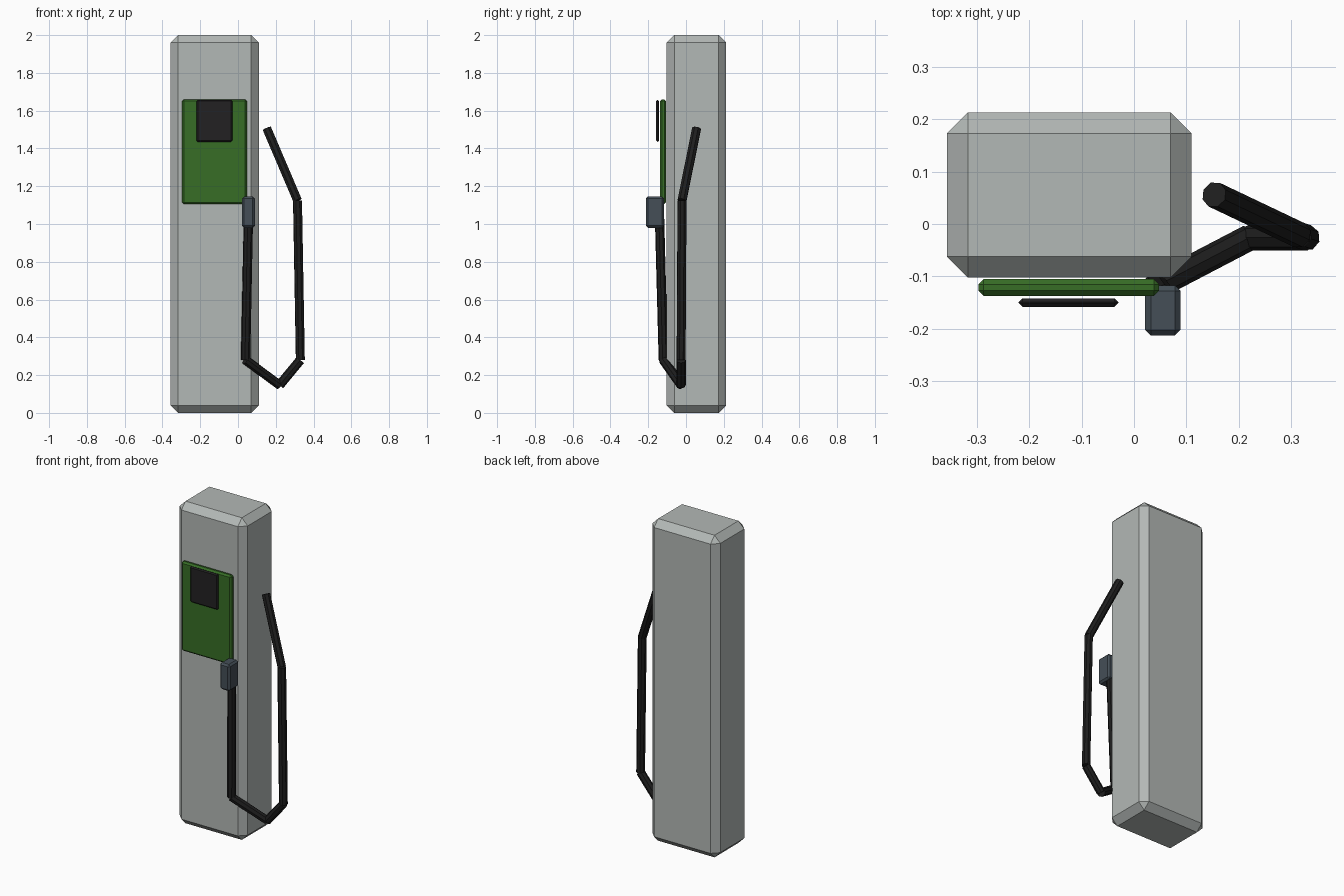
import bpy
from mathutils import Vector

if "Cube" in bpy.data.objects:
    bpy.data.objects.remove(bpy.data.objects["Cube"])


def material(name, rgb):
    m = bpy.data.materials.new(name)
    m.diffuse_color = (*rgb, 1)
    m.use_nodes = True
    m.node_tree.nodes["Principled BSDF"].inputs["Base Color"].default_value = m.diffuse_color
    return m


GREY = material("light grey", (0.45, 0.48, 0.465))
GREEN = material("leaf green", (0.038, 0.155, 0.019))
SCREEN = material("screen black", (0.016, 0.015, 0.016))
RUBBER = material("rubber black", (0.013, 0.013, 0.013))
SLATE = material("slate", (0.058, 0.077, 0.095))


def chamfered_box(name, lo, hi, bevel, mat):
    lo, hi = Vector(lo), Vector(hi)
    bpy.ops.mesh.primitive_cube_add(size=1, location=(lo + hi) / 2)
    ob = bpy.context.object
    ob.name = name
    ob.scale = hi - lo
    bpy.ops.object.transform_apply(location=False, rotation=False, scale=True)
    mod = ob.modifiers.new("chamfer", 'BEVEL')
    mod.width = bevel
    mod.segments = 1
    ob.data.materials.append(mat)
    return ob


def rod(name, a, b, radius, mat):
    a, b = Vector(a), Vector(b)
    bpy.ops.mesh.primitive_cylinder_add(vertices=8, radius=radius,
                                        depth=(b - a).length, location=(a + b) / 2)
    ob = bpy.context.object
    ob.name = name
    ob.rotation_euler = (b - a).to_track_quat('Z', 'Y').to_euler()
    ob.data.materials.append(mat)
    return ob


# Cabinet
chamfered_box("cabinet", (-0.357, -0.102, 0), (0.11, 0.213, 2), 0.04, GREY)
# Front panel and its display, each floating slightly off the surface behind
chamfered_box("front_panel", (-0.297, -0.137, 1.105), (0.048, -0.105, 1.66), 0.01, GREEN)
chamfered_box("display", (-0.22, -0.158, 1.435), (-0.03, -0.142, 1.657), 0.007, SCREEN)
# Plug handle
chamfered_box("plug_handle", (0.021, -0.213, 0.98), (0.089, -0.117, 1.145), 0.011, SLATE)

# Hanging cable made of straight lengths
path = [(0.055, -0.14, 1.03), (0.04, -0.12, 0.28), (0.22, -0.026, 0.147),
        (0.33, -0.026, 0.28), (0.315, -0.021, 1.125), (0.153, 0.056, 1.505)]
for i, (a, b) in enumerate(zip(path, path[1:])):
    rod(f"cable_length_{i + 1}", a, b, 0.025, RUBBER)
